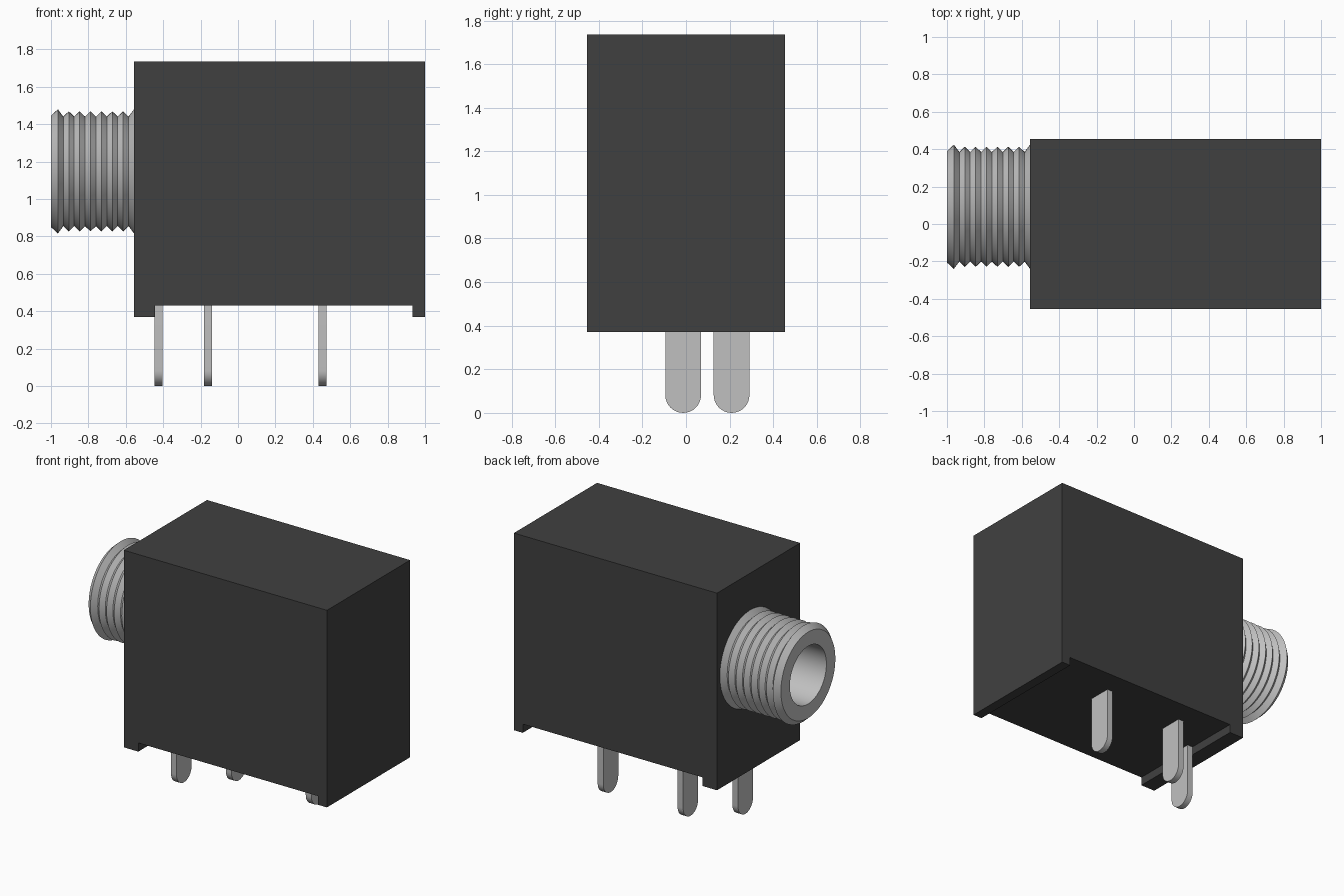
import bpy, bmesh, math
from mathutils import Vector, Matrix

cube = bpy.data.objects.get("Cube")
if cube:
    bpy.data.objects.remove(cube, do_unlink=True)


def material(name, value):
    mat = bpy.data.materials.new(name)
    mat.use_nodes = True
    colour = (value, value, value, 1)
    mat.diffuse_color = colour
    mat.node_tree.nodes["Principled BSDF"].inputs["Base Color"].default_value = colour
    return mat


black = material("black_plastic", 0.051)
metal = material("grey_metal", 0.53)


def finish(bm, name, mat, smooth=False):
    bmesh.ops.recalc_face_normals(bm, faces=bm.faces)
    mesh = bpy.data.meshes.new(name)
    bm.to_mesh(mesh)
    bm.free()
    mesh.materials.append(mat)
    obj = bpy.data.objects.new(name, mesh)
    bpy.context.collection.objects.link(obj)
    if smooth:
        bpy.ops.object.select_all(action='DESELECT')
        obj.select_set(True)
        bpy.context.view_layer.objects.active = obj
        bpy.ops.object.shade_smooth_by_angle(angle=math.radians(30))
    return obj


def prism(name, points, direction, mat, smooth=False):
    """Extrude a flat outline along a direction."""
    bm = bmesh.new()
    face = bm.faces.new([bm.verts.new(p) for p in points])
    ext = bmesh.ops.extrude_face_region(bm, geom=[face])
    verts = [v for v in ext["geom"] if isinstance(v, bmesh.types.BMVert)]
    bmesh.ops.translate(bm, verts=verts, vec=Vector(direction))
    return finish(bm, name, mat, smooth)


# Housing with a standing rib under each end
left, right, half_depth = -0.556, 1.0, 0.455
foot_z, base_z, top_z = 0.37, 0.43, 1.735
outline = [(left, foot_z), (-0.445, foot_z), (-0.445, base_z), (0.932, base_z),
           (0.932, foot_z), (right, foot_z), (right, top_z), (left, top_z)]
prism("housing", [(x, -half_depth, z) for x, z in outline],
      (0, 2 * half_depth, 0), black)

# Ridged hollow barrel, spun around the x axis
centre = Vector((0, 0.092, 1.148))
ridges, first, hole = 8, -0.963, 0.2
pitch = (left - first) / (ridges - 1)
profile = [(left, hole), (-1, hole), (-1, 0.298)]
for i in range(ridges):
    x = first + i * pitch
    profile.append((x, 0.332 if i in (0, ridges - 1) else 0.321))
    if i < ridges - 1:
        profile.append((x + pitch / 2, 0.293))
bm = bmesh.new()
verts = [bm.verts.new((x, centre.y, centre.z + r)) for x, r in profile]
edges = [bm.edges.new(pair) for pair in zip(verts, verts[1:])]
bmesh.ops.spin(bm, geom=verts + edges, cent=centre, axis=(1, 0, 0),
               angle=math.tau, steps=64, use_merge=True)
bmesh.ops.remove_doubles(bm, verts=bm.verts, dist=0.0005)
finish(bm, "threaded_barrel", metal, True)

# Flat contact pins with rounded tips
pin_radius, pin_thickness = 0.082, 0.043
for name, x, y in (("sleeve_pin", -0.447, -0.013),
                   ("middle_pin", -0.182, 0.209),
                   ("rear_pin", 0.43, 0.209)):
    points = [(x, y + pin_radius, base_z + 0.01), (x, y - pin_radius, base_z + 0.01)]
    for i in range(17):
        a = math.pi * (1 + i / 16)
        points.append((x, y + pin_radius * math.cos(a),
                       pin_radius + pin_radius * math.sin(a)))
    prism(name, points, (pin_thickness, 0, 0), metal, True)
